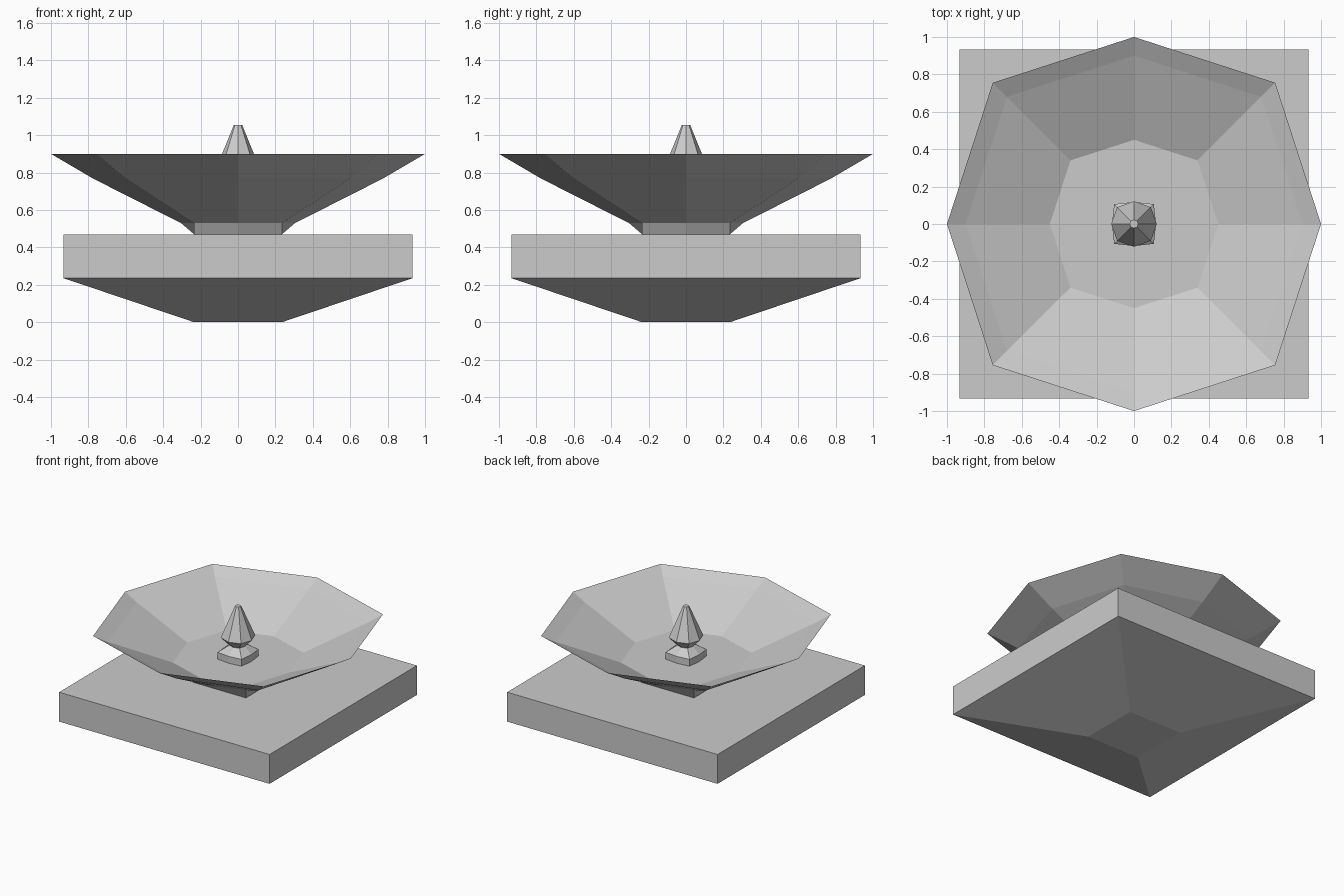
import bpy

if "Cube" in bpy.data.objects:
    bpy.data.objects.remove(bpy.data.objects["Cube"])


def ring(z, diag, axis=None):
    """Square loop (diag only) or eight-sided loop (corners plus axis points)."""
    d, a = diag, axis
    if a is None:
        return [(d, -d, z), (d, d, z), (-d, d, z), (-d, -d, z)]
    return [(d, -d, z), (a, 0, z), (d, d, z), (0, a, z),
            (-d, d, z), (-a, 0, z), (-d, -d, z), (0, -a, z)]


def loft(name, profile, cap_start=True, cap_end=True):
    """Join successive loops with flat quads and close the chosen ends."""
    loops = [ring(*p) for p in profile]
    n = len(loops[0])
    verts = [v for loop in loops for v in loop]
    faces = []
    for i in range(len(loops) - 1):
        for j in range(n):
            k = (j + 1) % n
            faces.append((i * n + j, i * n + k, (i + 1) * n + k, (i + 1) * n + j))
    if cap_start:
        faces.append(tuple(reversed(range(n))))
    if cap_end:
        faces.append(tuple(range(len(verts) - n, len(verts))))
    mesh = bpy.data.meshes.new(name)
    mesh.from_pydata(verts, [], faces)
    mesh.update()
    obj = bpy.data.objects.new(name, mesh)
    bpy.context.collection.objects.link(obj)
    return obj


# Square base: tapered underside, slab, flat top open under the bowl foot
loft("base", [(0, 0.235), (0.235, 0.932), (0.47, 0.932), (0.47, 0.235)],
     cap_end=False)

# Bowl: square foot, outer wall up to the rim, inner wall down to the floor
loft("bowl", [
    (0.47, 0.235, 0.235),
    (0.53, 0.235, 0.305),
    (0.768, 0.60, 0.775),
    (0.90, 0.755, 1.0),
    (0.845, 0.68, 0.90),
    (0.64, 0.34, 0.45),
], cap_start=False)

# Central spout: collar, waist, flare, tapered tip
loft("spout", [
    (0.64, 0.106, 0.118),
    (0.695, 0.106, 0.118),
    (0.745, 0.045, 0.06),
    (0.81, 0.09, 0.122),
    (1.055, 0.016, 0.022),
], cap_start=False)
